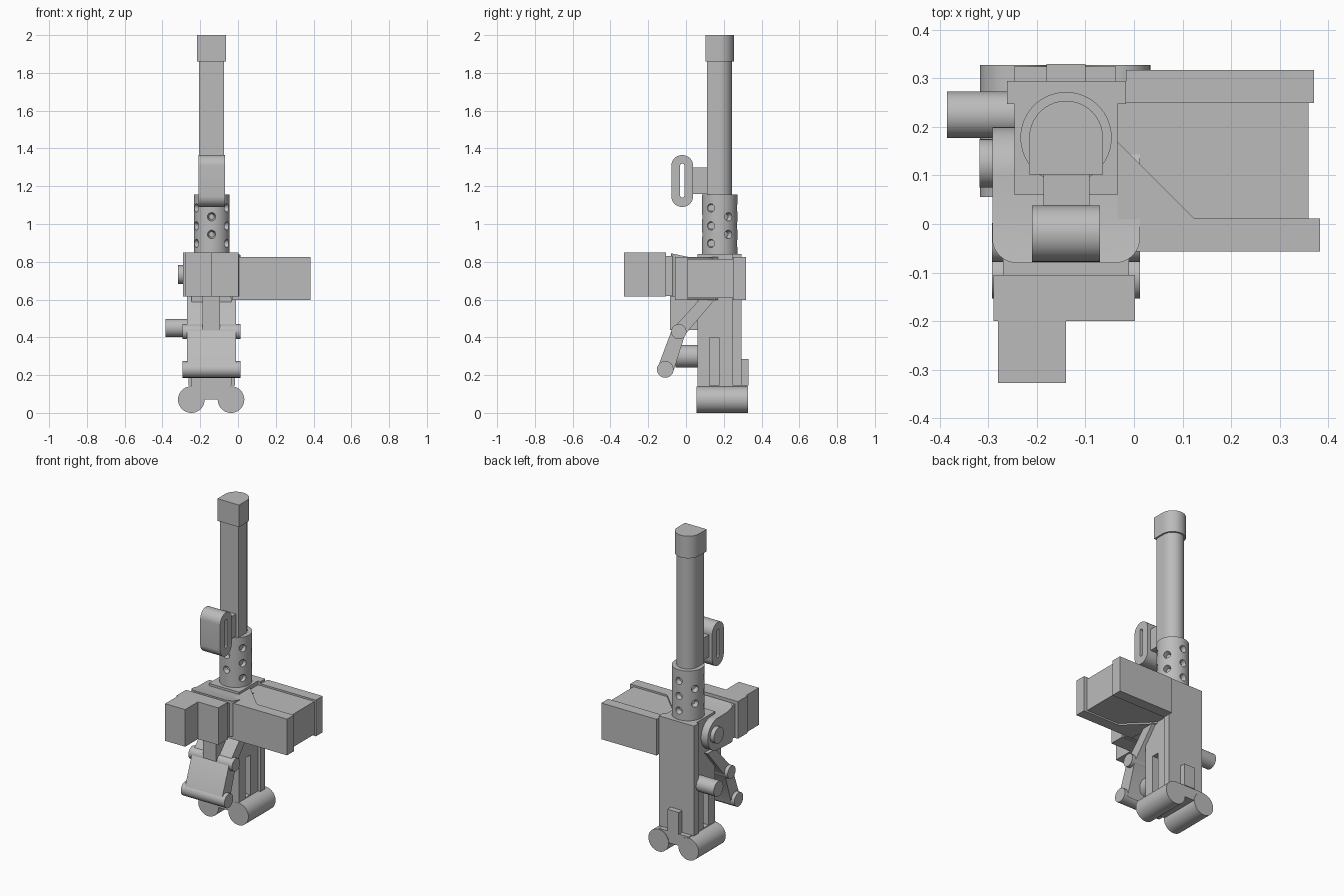
import bpy, bmesh, math
from mathutils import Matrix, Vector

if "Cube" in bpy.data.objects:
    bpy.data.objects.remove(bpy.data.objects["Cube"], do_unlink=True)

GREY = (0.5, 0.5, 0.5, 1)
metal = bpy.data.materials.new("plain grey")
metal.use_nodes = True
metal.diffuse_color = GREY
metal.node_tree.nodes["Principled BSDF"].inputs["Base Color"].default_value = GREY

AXIS = {"x": Matrix.Rotation(math.pi / 2, 4, "Y"),
        "y": Matrix.Rotation(math.pi / 2, 4, "X"),
        "z": Matrix.Identity(4)}
CX, CY = -0.14, 0.178      # bore line


def finish(name, bm, smooth=True):
    bmesh.ops.recalc_face_normals(bm, faces=bm.faces[:])
    mesh = bpy.data.meshes.new(name)
    bm.to_mesh(mesh)
    bm.free()
    mesh.materials.append(metal)
    ob = bpy.data.objects.new(name, mesh)
    bpy.context.collection.objects.link(ob)
    if smooth:
        shade(ob)
    return ob


def shade(ob):
    bpy.ops.object.select_all(action="DESELECT")
    ob.select_set(True)
    bpy.context.view_layer.objects.active = ob
    bpy.ops.object.shade_smooth_by_angle(angle=math.radians(32))


def box(name, x, y, z):
    bm = bmesh.new()
    bmesh.ops.create_cube(bm, size=1)
    for v in bm.verts:
        v.co = [a[0] + (c + 0.5) * (a[1] - a[0]) for a, c in zip((x, y, z), v.co)]
    return finish(name, bm, False)


def rod(name, axis, centre, radius, length, sides=40):
    bm = bmesh.new()
    bmesh.ops.create_cone(bm, cap_ends=True, segments=sides, radius1=radius,
                          radius2=radius, depth=length,
                          matrix=Matrix.Translation(centre) @ AXIS[axis])
    return finish(name, bm)


def prism(name, points, low, high, axis="x"):
    """Extrude a 2D outline: (y, z) along x, or (x, y) along z."""
    put = (lambda p: (low, p[0], p[1])) if axis == "x" else (lambda p: (p[0], p[1], low))
    step = (high - low, 0, 0) if axis == "x" else (0, 0, high - low)
    bm = bmesh.new()
    face = bm.faces.new([bm.verts.new(put(p)) for p in points])
    out = bmesh.ops.extrude_face_region(bm, geom=[face])["geom"]
    bmesh.ops.translate(bm, vec=step, verts=[v for v in out if isinstance(v, bmesh.types.BMVert)])
    return finish(name, bm)


def arc(cx, cy, r, start, end, n=20):
    turns = [math.radians(start + (end - start) * i / n) for i in range(n + 1)]
    return [(cx + r * math.cos(t), cy + r * math.sin(t)) for t in turns]


def stadium(cy, z0, z1, r):
    return arc(cy, z1 - r, r, 0, 180) + arc(cy, z0 + r, r, 180, 360)


def cut(ob, cutters):
    for c in cutters:
        c.hide_render = True
        mod = ob.modifiers.new("cut", "BOOLEAN")
        mod.operation, mod.solver, mod.object = "DIFFERENCE", "EXACT", c
    bpy.context.view_layer.update()
    done = bpy.data.meshes.new_from_object(ob.evaluated_get(bpy.context.evaluated_depsgraph_get()))
    ob.modifiers.clear()
    ob.data = done
    for c in cutters:
        bpy.data.objects.remove(c, do_unlink=True)


# Barrel and muzzle: round at the back, square at the front
def d_shape(name, r, z0, z1):
    prism(name, arc(CX, CY, r, 0, 180) + [(CX - r, CY - r), (CX + r, CY - r)], z0, z1, "z")


d_shape("barrel", 0.066, 0.8, 1.9)
d_shape("muzzle_cap", 0.076, 1.86, 2.0)

# Perforated barrel jacket, alternating columns of three and two holes
jacket = rod("barrel_jacket", "z", (CX, CY, 0.985), 0.094, 0.34, 64)
bm = bmesh.new()
for k in range(6):
    turn = math.radians(60 * k - 90)
    out = Vector((math.cos(turn), math.sin(turn), 0))
    for z in ((0.945, 1.038) if k % 2 == 0 else (0.897, 0.99, 1.085)):
        place = Matrix.Translation(Vector((CX, CY, z)) + out * 0.085)
        bmesh.ops.create_cone(bm, cap_ends=True, segments=20, radius1=0.014, radius2=0.026,
                              depth=0.04, matrix=place @ out.to_track_quat("Z", "Y").to_matrix().to_4x4())
cut(jacket, [finish("hole_cutter", bm, False)])
shade(jacket)

# Front sight with slot, and its stem
sight = prism("front_sight", stadium(-0.02, 1.09, 1.365, 0.058), -0.21, -0.07)
cut(sight, [prism("slot_cutter", stadium(-0.02, 1.14, 1.32, 0.011), -0.3, 0.1)])
shade(sight)
box("sight_stem", (-0.187, -0.092), (0.03, 0.13), (1.16, 1.3))

# Receiver with side slots, back plate and catch
receiver = box("receiver", (-0.246, -0.034), (0.06, 0.25), (0.145, 0.84))
cut(receiver, [box("slot", x, (0.125, 0.175), (0.1, 0.4)) for x in ((-0.3, -0.2), (-0.08, 0.1))])
box("back_plate", (-0.262, -0.016), (0.247, 0.295), (0.145, 0.84))
box("rear_catch", (-0.18, -0.1), (0.29, 0.33), (0.145, 0.285))

# Twin grips joined by a foot plate
for side, x in (("right", -0.247), ("left", -0.037)):
    rod(side + "_grip", "y", (x, 0.192, 0.0705), 0.0705, 0.272)
box("foot_plate", (-0.247, -0.037), (0.06, 0.325), (0.072, 0.146))

# Feed cover with rounded rear end and rounded front corners
cover = prism("feed_cover", [(-0.08, 0.615), (-0.08, 0.845), (0.01, 0.826)]
              + arc(0.1, 0.725, 0.1, 90, -90), -0.292, 0.012)
bm = bmesh.new()
bm.from_mesh(cover.data)
corners = [e for e in bm.edges if all(abs(v.co.y + 0.08) < 0.001 for v in e.verts)
           and abs(e.verts[0].co.x - e.verts[1].co.x) < 0.001]
bmesh.ops.bevel(bm, geom=corners, offset=0.05, segments=8, profile=0.5, affect="EDGES")
bm.to_mesh(cover.data)
bm.free()
shade(cover)
prism("cover_pivot", arc(0.125, 0.732, 0.05, 0, 360, 36)[:-1], -0.318, -0.28)

# Front block, stepped
box("block_neck", (-0.27, -0.01), (-0.11, -0.07), (0.62, 0.83))
box("front_block", (-0.29, 0.002), (-0.2, -0.105), (0.615, 0.85))
box("front_block_step", (-0.28, -0.14), (-0.328, -0.19), (0.615, 0.85))

# Ammunition box: recessed body between two thick walls, with corner web
box("box_body", (-0.04, 0.36), (0, 0.26), (0.607, 0.815))
box("box_front_wall", (-0.03, 0.383), (-0.057, 0.011), (0.597, 0.826))
box("box_rear_wall", (-0.016, 0.371), (0.249, 0.317), (0.597, 0.826))
prism("box_web", [(-0.034, 0.0), (0.136, 0.0), (-0.034, 0.17)], 0.597, 0.826, "z")

# Folded front linkage with cross pins
prism("link_plate", [(-0.15, 0.24), (-0.075, 0.44), (0.09, 0.62), (0.17, 0.62),
                     (-0.005, 0.415), (-0.07, 0.21), (-0.11, 0.187)], -0.27, -0.01)
box("link_strip", (-0.187, -0.095), (-0.085, 0.08), (0.44, 0.62))
rod("upper_link_pin", "x", (CX, -0.038, 0.43), 0.04, 0.305)
rod("lower_link_pin", "x", (CX, -0.11, 0.23), 0.044, 0.305)
rod("buffer", "y", (CX, 0.01, 0.3), 0.06, 0.13)

# Charging handle on the right side
rod("charging_handle", "x", (-0.3, 0.225, 0.45), 0.048, 0.17)
